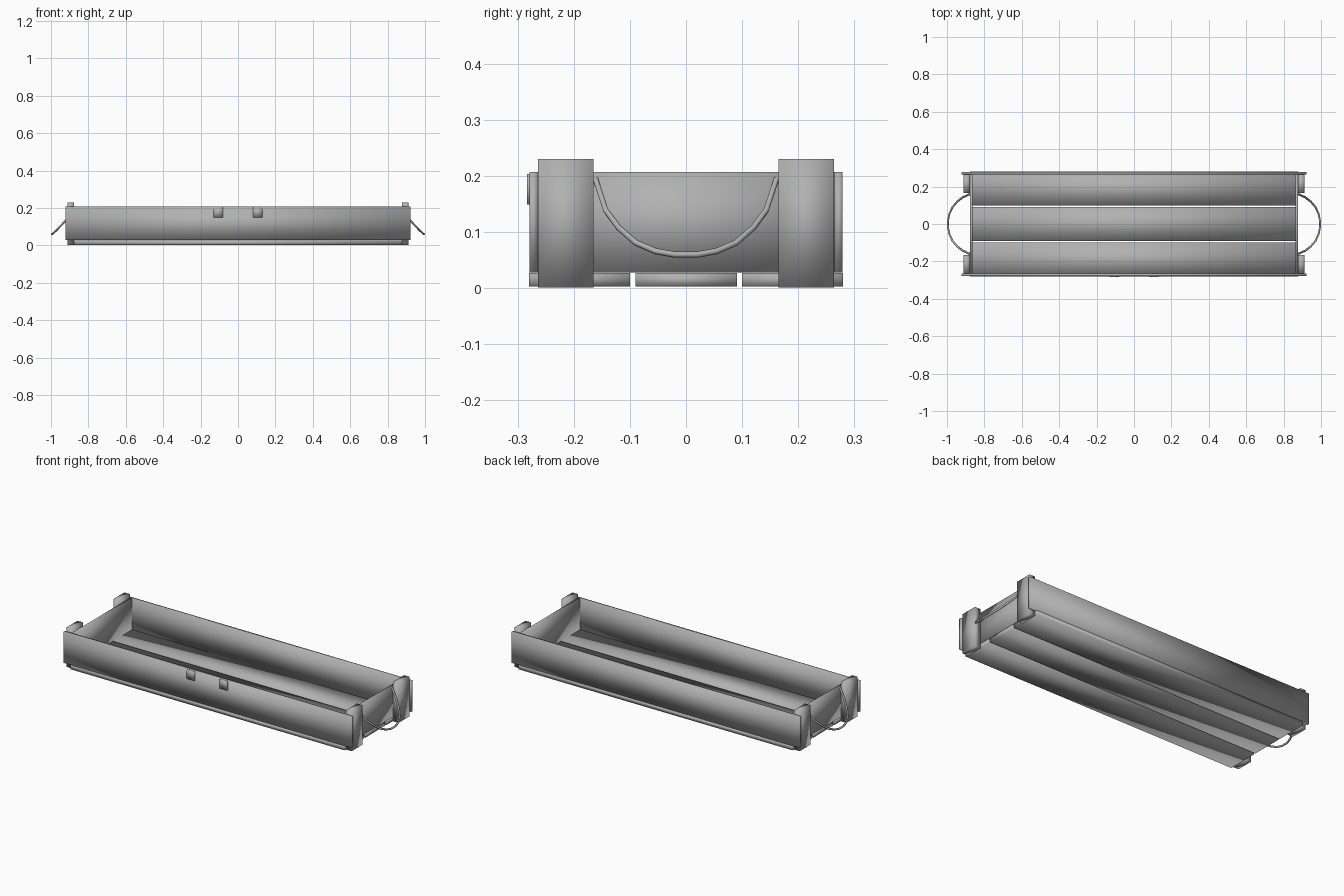
import bpy

if "Cube" in bpy.data.objects:
    bpy.data.objects.remove(bpy.data.objects["Cube"])

# Dark grey shared by all parts
grey = bpy.data.materials.new("dark_grey")
grey.diffuse_color = (0.44, 0.44, 0.44, 1)
grey.use_nodes = True
grey.node_tree.nodes["Principled BSDF"].inputs["Base Color"].default_value = grey.diffuse_color


def box(name, x, y, z):
    """Smooth-shaded box spanning the given (min, max) ranges."""
    bpy.ops.mesh.primitive_cube_add(size=1, location=[(a + b) / 2 for a, b in (x, y, z)])
    ob = bpy.context.object
    ob.name = name
    ob.scale = [b - a for a, b in (x, y, z)]
    bpy.ops.object.transform_apply(location=False, rotation=False, scale=True)
    bpy.ops.object.shade_smooth()
    ob.data.materials.append(grey)
    return ob


def span(side, a, b):
    """Range a..b mirrored to the chosen side."""
    return tuple(sorted((side * a, side * b)))


# Floor slats with narrow gaps
for name, y in (("front", (-0.28, -0.10)), ("middle", (-0.09, 0.091)), ("back", (0.10, 0.28))):
    box(name + "_floor_slat", (-0.877, 0.877), y, (0.003, 0.027))

# Long side panels, overhanging the corner posts
for side, name in ((-1, "front"), (1, "back")):
    box(name + "_panel", (-0.921, 0.921), span(side, 0.265, 0.279), (0.028, 0.207))

# Two small hinge plates on the front panel
for side, name in ((-1, "left"), (1, "right")):
    box(name + "_hinge_plate", span(side, 0.08, 0.13), (-0.283, -0.278), (0.149, 0.204))

# Half of the handle's drooping line, as (x, y, z)
half = [(0.875, 0.161, 0.194), (0.915, 0.143, 0.139), (0.945, 0.12, 0.108),
        (0.971, 0.089, 0.081), (0.987, 0.054, 0.066), (0.994, 0.02, 0.060)]
path = half + [(x, -y, z) for x, y, z in reversed(half)]

for sx, end in ((-1, "left"), (1, "right")):
    # End panel
    box(end + "_end_panel", span(sx, 0.863, 0.877), (-0.265, 0.265), (0.028, 0.207))

    # Corner posts outside the end panel
    for sy, name in ((-1, "front"), (1, "back")):
        box(f"{end}_{name}_post", span(sx, 0.877, 0.912), span(sy, 0.165, 0.264), (0.001, 0.23))

    # Rope handle, leaning outward
    curve = bpy.data.curves.new(end + "_rope_handle", "CURVE")
    curve.dimensions = "3D"
    curve.bevel_depth = 0.0055
    curve.bevel_resolution = 1
    curve.use_fill_caps = True
    curve.materials.append(grey)
    spline = curve.splines.new("POLY")
    spline.points.add(len(path) - 1)
    for p, (x, y, z) in zip(spline.points, path):
        p.co = (sx * x, y, z, 1)
    rope = bpy.data.objects.new(end + "_rope_handle", curve)
    bpy.context.collection.objects.link(rope)
    bpy.ops.object.select_all(action="DESELECT")
    rope.select_set(True)
    bpy.context.view_layer.objects.active = rope
    bpy.ops.object.convert(target="MESH")
    bpy.ops.object.shade_smooth()
